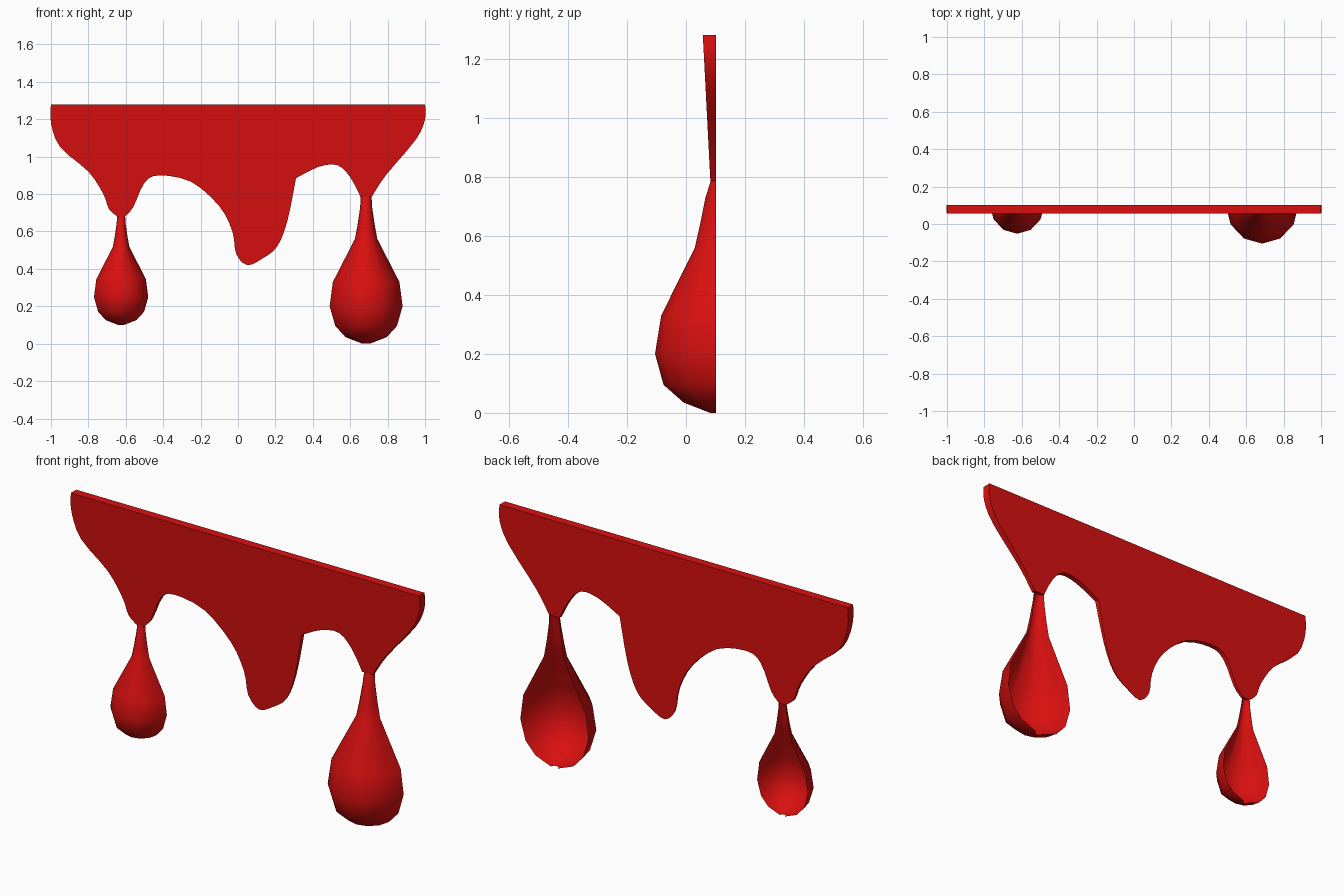
import bpy, bmesh, math
from mathutils import Vector

default_cube = bpy.data.objects.get("Cube")
if default_cube:
    bpy.data.objects.remove(default_cube, do_unlink=True)

BACK = 0.102     # flat plane shared by every part
TOP = 1.28       # height of the straight upper edge

# Single glossy red
red = bpy.data.materials.new("drip_red")
red.use_nodes = True
colour = (0.7, 0.005, 0.005, 1)
red.diffuse_color = colour
red.node_tree.nodes["Principled BSDF"].inputs["Base Color"].default_value = colour


def finish(name, bm, angle):
    """Turn a bmesh into a shaded object with the red material."""
    mesh = bpy.data.meshes.new(name)
    bm.to_mesh(mesh)
    bm.free()
    mesh.materials.append(red)
    obj = bpy.data.objects.new(name, mesh)
    bpy.context.collection.objects.link(obj)
    bpy.ops.object.select_all(action='DESELECT')
    obj.select_set(True)
    bpy.context.view_layer.objects.active = obj
    bpy.ops.object.shade_smooth_by_angle(angle=math.radians(angle))
    return obj


def smooth_path(points, steps=3):
    """Curve passing through all points, with free ends."""
    pts = [Vector(p) for p in points]
    padded = [pts[0]] + pts + [pts[-1]]
    path = []
    for a, b, c, d in zip(padded, padded[1:], padded[2:], padded[3:]):
        for i in range(steps):
            t = i / steps
            path.append(0.5 * (2 * b + (c - a) * t
                               + (2 * a - 5 * b + 4 * c - d) * t ** 2
                               + (3 * b - a - 3 * c + d) * t ** 3))
    return path + [pts[-1]]


# Lower edge of the wall drip, in stretches that meet at corners
right_flank = [(-1, TOP), (-1, 1.18), (-.95, 1.05), (-.8, .92),
               (-.72, .8), (-.69, .72), (-.645, .68)]
middle_drip = [(-.605, .68), (-.56, .73), (-.5, .86), (-.42, .9), (-.25, .865),
               (-.1, .735), (-.03, .6), (-.01, .48), (.05, .42), (.13, .455),
               (.21, .52), (.265, .66), (.31, .885)]
left_arch = [(.31, .885), (.43, .945), (.53, .955), (.6, .89), (.655, .785)]
left_flank = [(.715, .785), (.79, .9), (.95, 1.09), (1, 1.2), (1, TOP)]


def build_slab():
    """Wedge-shaped slab: thick at the top, thinning to nothing at the tip."""
    outline = []
    for stretch in (right_flank, middle_drip, left_arch, left_flank):
        for p in smooth_path(stretch):
            if not outline or (p - outline[-1]).length > 0.001:
                outline.append(p)
    bm = bmesh.new()
    front, back = [], []
    for x, z in outline:
        thickness = max(0.001, 0.045 * (z - 0.41) / (TOP - 0.41))
        front.append(bm.verts.new((x, BACK - thickness, z)))
        back.append(bm.verts.new((x, BACK, z)))
    bm.faces.new(front)
    bm.faces.new(back[::-1])
    for i in range(len(front)):
        j = (i + 1) % len(front)
        bm.faces.new((front[j], front[i], back[i], back[j]))
    return finish("dripping_slab", bm, 30)


# Drop profile: height, half width, depth
drop_profile = [(0, .02, .02), (.035, .11, .11), (.095, .165, .178),
                (.2, .195, .207), (.33, .178, .186), (.56, .06, .072),
                (.64, .045, .054), (.73, .032, .036), (.79, .029, .017)]


def build_drop(name, x, bottom, scale, segments=6):
    """Hollow half drop, open at the back, hanging under the slab."""
    bm = bmesh.new()
    rings = []
    for height, width, depth in drop_profile:
        ring = []
        for i in range(segments + 1):
            a = math.pi * (1 + i / segments)
            ring.append(bm.verts.new((x + scale * width * math.cos(a),
                                      BACK + scale * depth * math.sin(a),
                                      bottom + scale * height)))
        rings.append(ring)
    for low, high in zip(rings, rings[1:]):
        for i in range(segments):
            bm.faces.new((low[i], low[i + 1], high[i + 1], high[i]))
    return finish(name, bm, 80)


build_slab()
build_drop("large_left_drop", 0.685, 0.0, 1.0)
build_drop("small_right_drop", -0.625, 0.1, 0.744)
